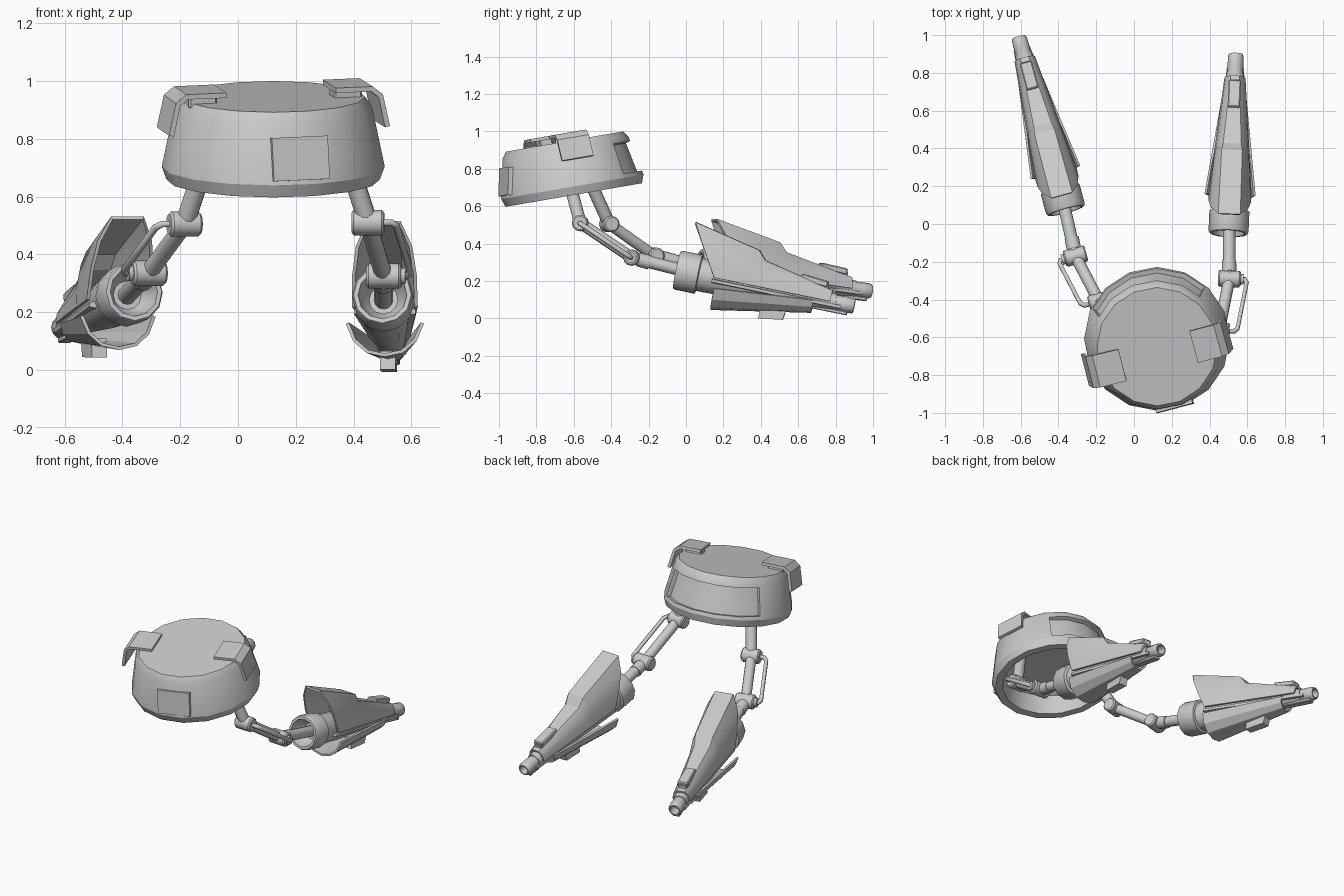
import bpy, bmesh
from math import sin, cos, pi, radians
from mathutils import Vector, Matrix

if "Cube" in bpy.data.objects:
    bpy.data.objects.remove(bpy.data.objects["Cube"])


def finish(name, bm, mat=Matrix(), angle=35, solid=0.0):
    bmesh.ops.recalc_face_normals(bm, faces=bm.faces)
    me = bpy.data.meshes.new(name)
    bm.to_mesh(me)
    bm.free()
    ob = bpy.data.objects.new(name, me)
    bpy.context.collection.objects.link(ob)
    ob.matrix_world = mat
    bpy.ops.object.select_all(action='DESELECT')
    ob.select_set(True)
    bpy.context.view_layer.objects.active = ob
    if solid:
        m = ob.modifiers.new("thickness", 'SOLIDIFY')
        m.thickness, m.offset = solid, 0
        bpy.ops.object.modifier_apply(modifier=m.name)
    bpy.ops.object.shade_smooth_by_angle(angle=radians(angle))
    return ob


def loft(rings, closed):
    bm = bmesh.new()
    vs = [[bm.verts.new(p) for p in ring] for ring in rings]
    n = len(rings[0])
    for a, b in zip(vs, vs[1:]):
        for i in range(n if closed else n - 1):
            j = (i + 1) % n
            bm.faces.new((a[i], a[j], b[j], b[i]))
    return bm, vs


def lathe_bm(profile, n):
    """Revolve (radius, height) points about z and cap both ends."""
    bm, vs = loft([[(r * cos(2 * pi * i / n), r * sin(2 * pi * i / n), h)
                    for i in range(n)] for r, h in profile], True)
    bm.faces.new(vs[0])
    bm.faces.new(vs[-1])
    return bm


def rod(name, a, b, r, n=12, bevel=0.0):
    a, b = Vector(a), Vector(b)
    d = b - a
    L = d.length
    prof = [(r, 0), (r, L)]
    if bevel:
        prof = [(r - bevel, 0), (r, bevel), (r, L - bevel), (r - bevel, L)]
    mat = Matrix.Translation(a) @ d.to_track_quat('Z', 'Y').to_matrix().to_4x4()
    return finish(name, lathe_bm(prof, n), mat)


def box(name, size, mat, bevel=0.0):
    bm = bmesh.new()
    bmesh.ops.create_cube(bm, size=1)
    bmesh.ops.scale(bm, vec=size, verts=bm.verts)
    if bevel:
        bmesh.ops.bevel(bm, geom=bm.edges[:], offset=bevel, segments=1, affect='EDGES')
    return finish(name, bm, mat, 20)


# Drum body: tilted, hollow underneath, recessed panel at the back
body = Matrix.Translation((0.122, -0.6, 0.66)) @ Matrix.Rotation(radians(9.8), 4, 'X')
bm = lathe_bm([(0.25, 0.13), (0.29, 0.11), (0.325, 0.0), (0.37, 0.0), (0.386, 0.045),
               (0.342, 0.255), (0.318, 0.29)], 16)
bmesh.ops.recalc_face_normals(bm, faces=bm.faces)
panel = []
for f in bm.faces:
    c = f.calc_center_median()
    ang = Vector((1, 0)).angle_signed(c.xy, 0) if c.xy.length > 0.3 else 0
    if 0.1 < c.z < 0.2 and c.xy.length > 0.33 and radians(45) < -ang < radians(157):
        panel.append(f)
bmesh.ops.inset_region(bm, faces=panel, thickness=0.022, use_even_offset=True)
bmesh.ops.inset_region(bm, faces=panel, thickness=0.002, depth=-0.025, use_even_offset=True)
finish("drum_body", bm, body, 24)

# Raised front plate
box("front_plate", (0.05, 0.2, 0.15), body @ Matrix.Rotation(radians(285), 4, 'Z')
    @ Matrix.Translation((0.346, 0, 0.13)) @ Matrix.Rotation(radians(-11), 4, 'Y'))

# Bent clips over the top rim, each on a small foot block
for side, ang, off, dr in (("left", 194, 0.045, 0.0), ("right", 15, -0.045, -0.022)):
    m = body @ Matrix.Rotation(radians(ang), 4, 'Z') @ Matrix.Translation((dr, off, 0))
    prof = [(0.2 - dr / 2, 0.325), (0.34, 0.325), (0.372, 0.3), (0.396, 0.19)]
    bm, _ = loft([[(r, y, h) for r, h in prof] for y in (-0.088, 0.088)], False)
    finish("clip_" + side, bm, m, 15, 0.018)
    box("clip_foot_" + side, (0.1, 0.07, 0.05), m @ Matrix.Translation((0.27, 0, 0.298)), 0.006)


def shell(name, sections, slant, mat, solid=0.012):
    """Mirrored open shell; section = (s, half profile from lowest edge to crown)."""
    rings = []
    for k, (s, half) in enumerate(sections):
        crown = half[-1][1]
        pts = half + [(-x, h) for x, h in reversed(half) if x]
        rings.append([(x, h, s + (slant * abs(crown - h) if k == 0 else 0)) for x, h in pts])
    bm, _ = loft(rings, False)
    return finish(name, bm, mat, 25, solid)


def foot(side, base, tip):
    # local frame: z along the foot, y up, x sideways
    z = (tip - base).normalized()
    x = Vector((0, 0, 1)).cross(z).normalized()
    rot = Matrix((x, z.cross(x), z)).transposed().to_4x4()
    m = Matrix.Translation(base) @ rot
    L = (tip - base).length
    T = Matrix.Translation
    # hollow socket, tapered core and open nozzle
    finish("socket_" + side, lathe_bm([(0.05, 0.09), (0.075, 0.05), (0.085, 0), (0.1, 0),
                                      (0.106, 0.012), (0.106, 0.12), (0.09, 0.125)], 12), m)
    finish("foot_core_" + side, lathe_bm([(0.09, 0.1), (0.087, 0.3), (0.055, 0.7),
                                         (0.045, 0.87)], 12), m)
    finish("nozzle_" + side, lathe_bm([(0.038, 0.8), (0.042, L - 0.05), (0.041, L - 0.01),
                                      (0.035, L), (0.028, L), (0.026, L - 0.06)], 12), m)
    # flared upper shell with a step down towards the tip
    shell("upper_shell_" + side, [
        (0.05, [(0.108, 0.0), (0.106, 0.1), (0.092, 0.19), (0.056, 0.265)]),
        (0.41, [(0.09, 0.0), (0.085, 0.08), (0.07, 0.145), (0.052, 0.188)]),
        (0.455, [(0.086, 0.0), (0.078, 0.065), (0.062, 0.11), (0.045, 0.14)]),
        (0.84, [(0.05, 0.0), (0.044, 0.03), (0.034, 0.046), (0.02, 0.055)])], 0.6, m)
    # scooped lower shell
    shell("lower_shell_" + side, [
        (0.22, [(0.13, -0.055), (0.105, -0.115), (0.06, -0.155), (0, -0.168)]),
        (0.75, [(0.058, -0.01), (0.05, -0.045), (0.03, -0.068), (0, -0.075)])], 0, m)
    # narrow rails along both sides of the core
    for i, sx in enumerate((-1, 1)):
        bm, vs = loft([[(sx * (w + a), h, s) for a, h in
                        ((-0.02, -0.03), (0.005, -0.026), (0.005, -0.01), (-0.02, -0.006))]
                       for s, w in ((0.2, 0.102), (0.9, 0.04))], True)
        bm.faces.new(vs[0])
        bm.faces.new(vs[1])
        finish(f"side_rail_{side}_{i}", bm, m, 20)
    # sight block on top and its low base
    box("top_block_" + side, (0.066, 0.035, 0.15), m @ T((0, 0.092, 0.735))
        @ Matrix.Rotation(radians(5), 4, 'X'), 0.006)
    box("top_block_base_" + side, (0.05, 0.04, 0.12), m @ T((0, 0.065, 0.755)))
    # keel tab under the lower shell
    bm, vs = loft([[(x, -0.1, 0.48), (x, -0.166, 0.48), (x, -0.148, 0.61), (x, -0.08, 0.62)]
                   for x in (-0.027, 0.027)], True)
    bm.faces.new(vs[0])
    bm.faces.new(vs[1])
    finish("keel_tab_" + side, bm, m, 20)
    # tongue that continues the lower shell to the tip
    box("tip_tongue_" + side, (0.045, 0.02, 0.24), m @ T((0, -0.046, 0.82)), 0.004)
    return z


def leg(side, hip, j1, j2, base, tip):
    hip, j1, j2, base, tip = map(Vector, (hip, j1, j2, base, tip))
    z = foot(side, base, tip)
    out = Vector((z.y, -z.x, 0)).normalized() * (1 if j1.x > 0.12 else -1)
    rod("thigh_" + side, hip, j1, 0.034)
    rod("shin_" + side, j1, j2, 0.031)
    rod("ankle_rod_" + side, j2, base + z * 0.1, 0.033)
    rod("ankle_collar_" + side, j2.lerp(base, 0.15), j2.lerp(base, 0.4), 0.038)
    rod("knee_joint_" + side, j1 - out * 0.056, j1 + out * 0.056, 0.044, 12, 0.008)
    rod("ankle_joint_" + side, j2 - out * 0.06, j2 + out * 0.06, 0.044, 12, 0.008)
    rod("ankle_cap_" + side, j2, j2 + out * 0.075, 0.028)
    # thin outer tube joining the two joints
    d = (j2 - j1).normalized() * 0.02
    cu = bpy.data.curves.new("side_tube_" + side, 'CURVE')
    cu.dimensions = '3D'
    cu.bevel_depth, cu.bevel_resolution, cu.use_fill_caps = 0.013, 1, True
    pts = [j1 + out * 0.04, j1 + out * 0.08, j1 + out * 0.095 + d,
           j2 + out * 0.095 - d, j2 + out * 0.08, j2 + out * 0.04]
    sp = cu.splines.new('POLY')
    sp.points.add(len(pts) - 1)
    for p, co in zip(sp.points, pts):
        p.co = (*co, 1)
    bpy.context.collection.objects.link(bpy.data.objects.new("side_tube_" + side, cu))


# Two legs trailing backwards
leg("left", (-0.09, -0.54, 0.79), (-0.185, -0.41, 0.505), (-0.31, -0.17, 0.335),
    (-0.36, 0.07, 0.27), (-0.61, 0.99, 0.145))
leg("right", (0.36, -0.64, 0.79), (0.45, -0.565, 0.51), (0.505, -0.29, 0.325),
    (0.5, -0.05, 0.26), (0.54, 0.9, 0.065))
